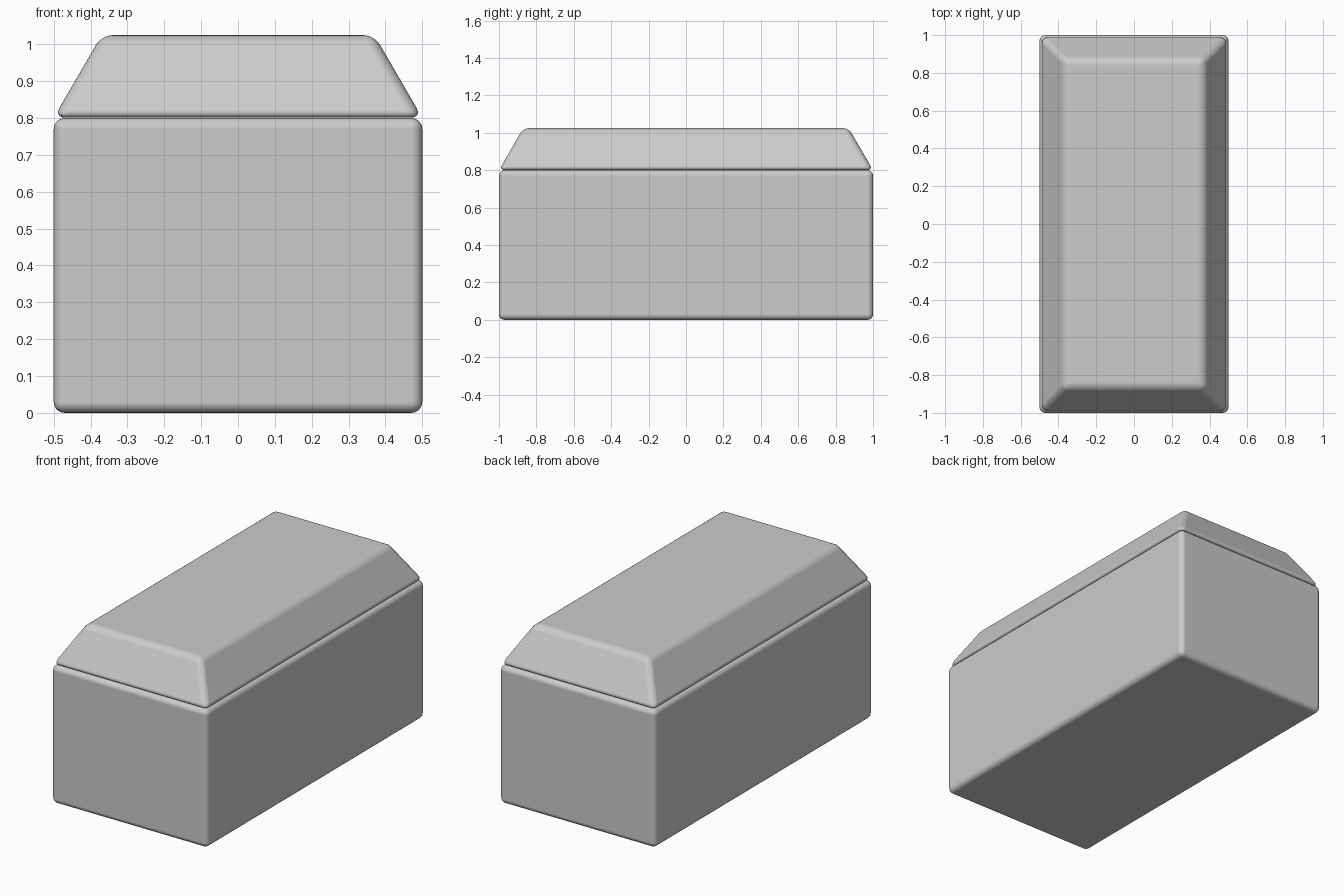
import bpy, bmesh

if "Cube" in bpy.data.objects:
    bpy.data.objects.remove(bpy.data.objects["Cube"])


def block(name, z0, z1, bottom, top):
    """Rounded four-sided block from a bottom and a top half-size."""
    bm = bmesh.new()
    bmesh.ops.create_cube(bm, size=2)
    for v in bm.verts:
        hx, hy = top if v.co.z > 0 else bottom
        v.co = (v.co.x * hx, v.co.y * hy, z1 if v.co.z > 0 else z0)
    mesh = bpy.data.meshes.new(name)
    bm.to_mesh(mesh)
    bm.free()
    mesh.polygons.foreach_set("use_smooth", [True] * len(mesh.polygons))
    ob = bpy.data.objects.new(name, mesh)
    bpy.context.collection.objects.link(ob)
    bevel = ob.modifiers.new("rounded_edges", "BEVEL")
    bevel.width = 0.03
    bevel.segments = 5
    bevel.limit_method = "NONE"
    bevel.harden_normals = True
    return ob


# Box body
block("box_body", 0, 0.8, (0.5, 1.0), (0.5, 1.0))
# Lid with sloping sides, resting on the body
block("box_lid", 0.801, 1.025, (0.5, 1.0), (0.37, 0.87))
